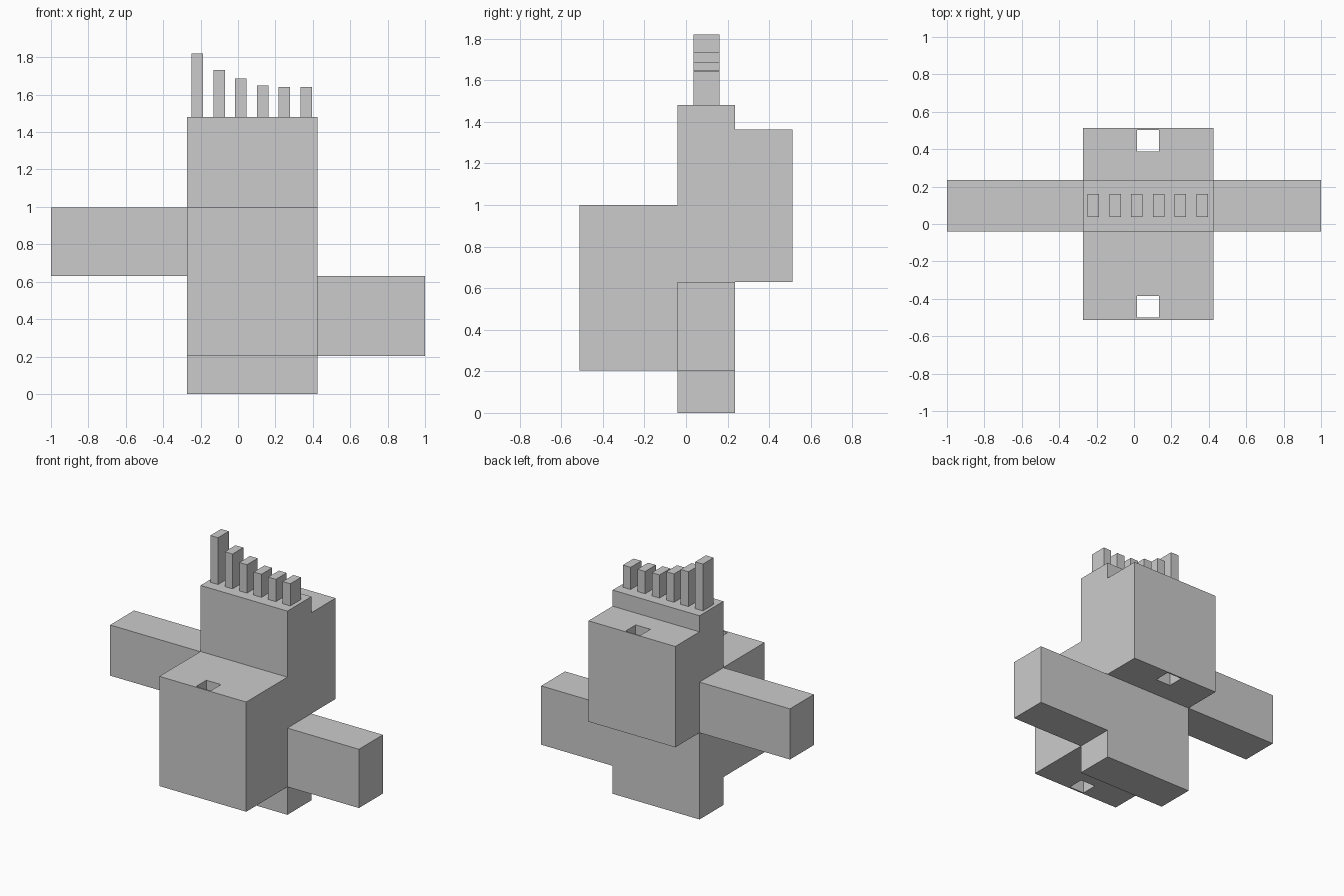
import bpy, bmesh

if "Cube" in bpy.data.objects:
    bpy.data.objects.remove(bpy.data.objects["Cube"])

X0, X1 = -0.273, 0.425      # body width
Y0, Y1 = -0.04, 0.235       # core depth
TOP = 1.48


def finish(name, bm):
    bmesh.ops.recalc_face_normals(bm, faces=bm.faces[:])
    mesh = bpy.data.meshes.new(name)
    bm.to_mesh(mesh)
    bm.free()
    obj = bpy.data.objects.new(name, mesh)
    bpy.context.collection.objects.link(obj)
    return obj


def box(name, x, y, z):
    bm = bmesh.new()
    bmesh.ops.create_cube(bm, size=1)
    for v in bm.verts:
        v.co = [r[0] if c < 0 else r[1] for c, r in zip(v.co, (x, y, z))]
    return finish(name, bm)


# Body: stepped side profile (y, z) extruded across the width
profile = [(Y0, 0), (Y1, 0), (Y1, 0.63), (0.513, 0.63), (0.513, 1.363), (Y1, 1.363),
           (Y1, TOP), (Y0, TOP), (Y0, 1.0), (-0.513, 1.0), (-0.513, 0.203), (Y0, 0.203)]
bm = bmesh.new()
face = bm.faces.new([bm.verts.new((X0, y, z)) for y, z in profile])
side = bmesh.ops.extrude_face_region(bm, geom=[face], use_keep_orig=True)["geom"]
bmesh.ops.translate(bm, vec=(X1 - X0, 0, 0),
                    verts=[g for g in side if isinstance(g, bmesh.types.BMVert)])
body = finish("body", bm)

# Square vertical holes through the front and back blocks
for name, y, z in (("front_hole_cutter", (-0.501, -0.385), (0.1, 1.1)),
                   ("back_hole_cutter", (0.387, 0.503), (0.5, 1.5))):
    cutter = box(name, (0.015, 0.133), y, z)
    cutter.hide_render = True
    cutter.hide_viewport = True
    cutter.display_type = 'WIRE'
    mod = body.modifiers.new(name, 'BOOLEAN')
    mod.operation = 'DIFFERENCE'
    mod.solver = 'EXACT'
    mod.object = cutter

# Side arms at different heights
box("left_arm", (-1, X0), (Y0, Y1), (0.63, 0.998))
box("right_arm", (X1, 1), (Y0, Y1), (0.203, 0.63))

# Row of pegs on top, descending in height
for i, top in enumerate((1.82, 1.733, 1.686, 1.648, 1.642, 1.641)):
    cx = -0.217 + i * 0.1162
    box(f"peg_{i + 1}", (cx - 0.031, cx + 0.031), (0.037, 0.16), (TOP, top))
